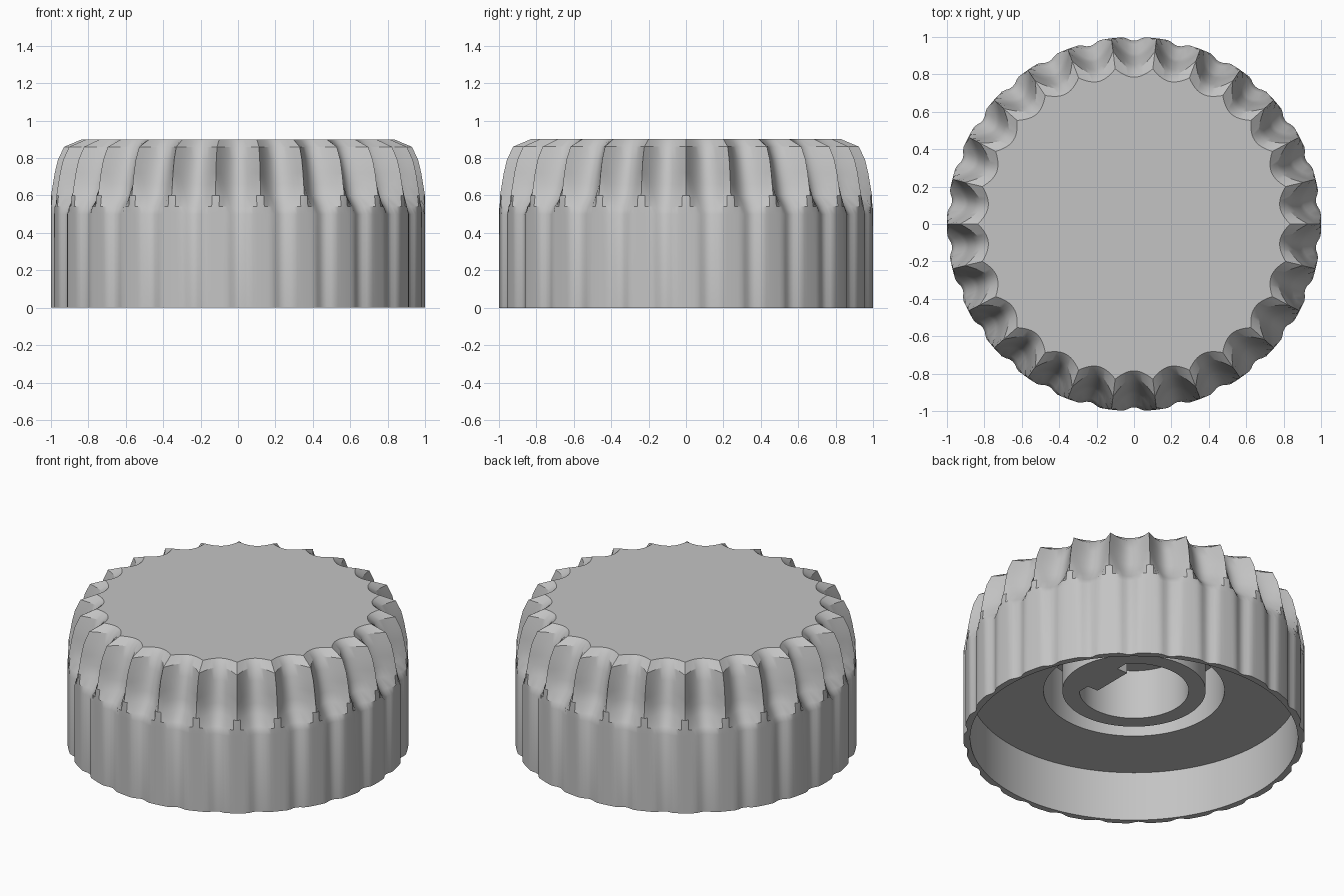
import bpy, bmesh, math

cube = bpy.data.objects.get("Cube")
if cube:
    bpy.data.objects.remove(cube, do_unlink=True)

grey = bpy.data.materials.new("plain grey")
grey.use_nodes = True
colour = (0.55, 0.55, 0.55, 1)
grey.diffuse_color = colour
grey.node_tree.nodes["Principled BSDF"].inputs["Base Color"].default_value = colour

SCALLOPS = 26
STEPS = 12
COUNT = SCALLOPS * STEPS


def finish(bm, name):
    """Turn a bmesh into a shaded object."""
    bmesh.ops.recalc_face_normals(bm, faces=bm.faces)
    mesh = bpy.data.meshes.new(name)
    bm.to_mesh(mesh)
    bm.free()
    mesh.materials.append(grey)
    obj = bpy.data.objects.new(name, mesh)
    bpy.context.collection.objects.link(obj)
    bpy.ops.object.select_all(action='DESELECT')
    obj.select_set(True)
    bpy.context.view_layer.objects.active = obj
    bpy.ops.object.shade_smooth_by_angle(angle=math.radians(30))
    return obj


def scalloped(ridge, valley, z):
    """Radius rule: concave flutes meeting at ridges, clipped by the ridge radius."""
    depth = ridge - valley
    curve = depth if z > 0.6 else 0.12

    def radius(i):
        u = abs(2 * (i % STEPS) / STEPS - 1)
        return valley + min(curve * u * u, depth)
    return radius


def plain(r):
    return lambda i: r


def bore(i):
    """Round shaft hole with one flat on the left side."""
    c = math.cos(2 * math.pi * i / COUNT)
    return min(0.32, 0.24 / c) if c > 0 else 0.32


# Outer wall, bottom to top: height, ridge radius, valley radius
outer = [(0, 1.0, 0.98), (0.5, 1.0, 0.98), (0.54, 1.0, 0.96), (0.6, 1.0, 0.91),
         (0.66, 0.99, 0.892), (0.72, 0.98, 0.875), (0.79, 0.963, 0.852),
         (0.86, 0.93, 0.825), (0.9, 0.835, 0.785)]
levels = [(z, scalloped(r, v, z)) for z, r, v in reversed(outer)]

# Underside, from the rim inward: skirt, ceiling, ring groove, hub and bore
levels += [(0, plain(0.96)), (0.32, plain(0.96)), (0.32, plain(0.53)),
           (0.64, plain(0.53)), (0.64, plain(0.42)), (0.32, plain(0.42)),
           (0.32, bore), (0.64, bore)]

bm = bmesh.new()
rings = []
for z, radius in levels:
    ring = []
    for i in range(COUNT):
        a = 2 * math.pi * i / COUNT
        r = radius(i)
        ring.append(bm.verts.new((r * math.cos(a), r * math.sin(a), z)))
    rings.append(ring)
for low, high in zip(rings, rings[1:]):
    for i in range(COUNT):
        j = (i + 1) % COUNT
        bm.faces.new((low[i], low[j], high[j], high[i]))
bm.faces.new(rings[0])
bm.faces.new(rings[-1])
finish(bm, "knob_body")

# Key standing on the flat of the bore
bm = bmesh.new()
bmesh.ops.create_cube(bm, size=1)
bmesh.ops.scale(bm, vec=(0.075, 0.27, 0.32), verts=bm.verts)
bmesh.ops.translate(bm, vec=(0.2025, 0, 0.48), verts=bm.verts)
finish(bm, "shaft_key")
